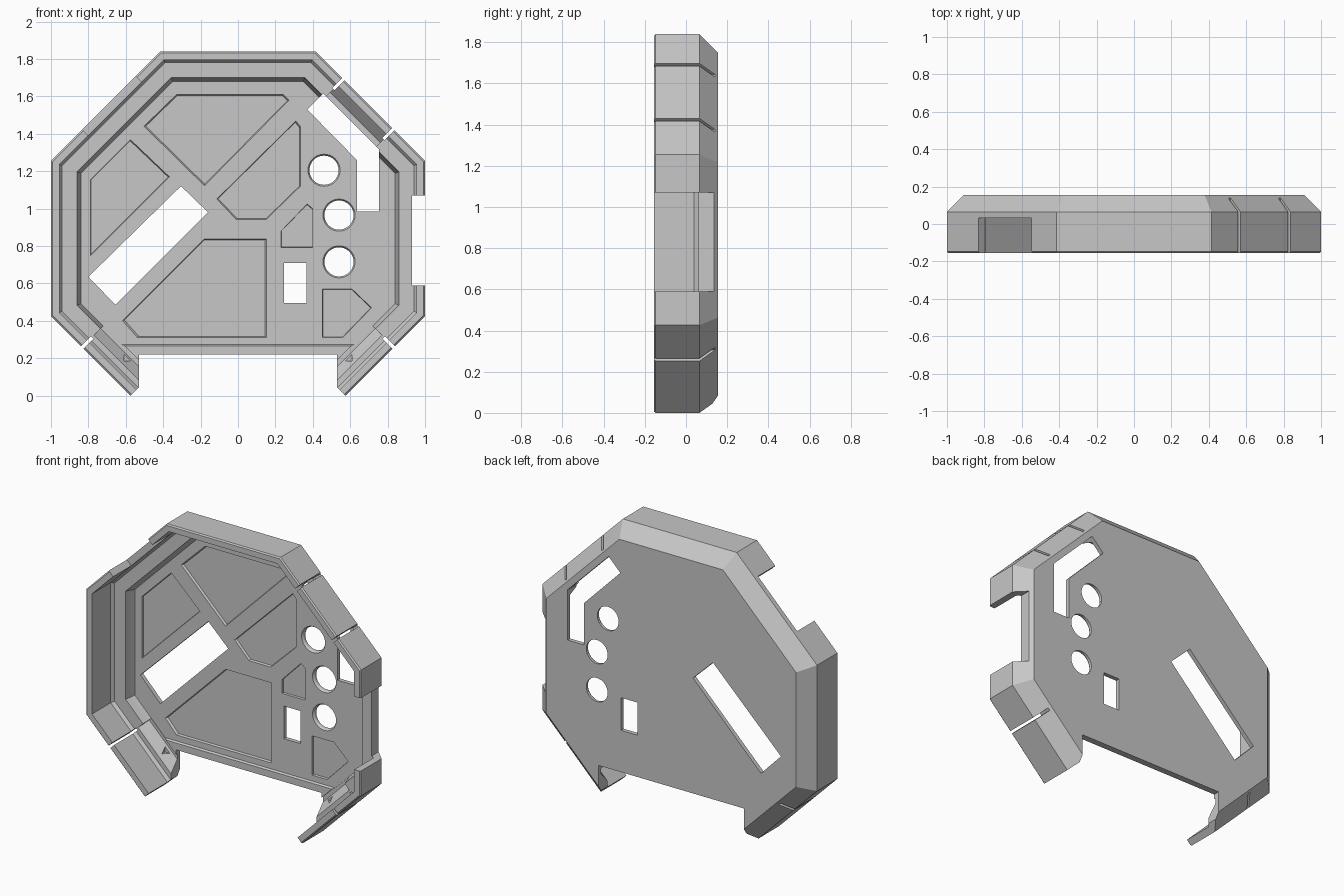
import bpy, bmesh
from math import cos, sin, pi, radians
from mathutils import Vector

cube = bpy.data.objects.get("Cube")
if cube:
    bpy.data.objects.remove(cube, do_unlink=True)

MID = 0.84      # height of the octagon centre
FRONT, BACK, FLOOR = -0.155, 0.155, 0.127


def loft(name, rings, clip=None):
    """Closed solid through a list of equal-length rings."""
    bm = bmesh.new()
    loops = [[bm.verts.new(p) for p in ring] for ring in rings]
    n = len(loops[0])
    for a, b in zip(loops, loops[1:]):
        for i in range(n):
            j = (i + 1) % n
            bm.faces.new((a[i], a[j], b[j], b[i]))
    bm.faces.new(loops[0])
    bm.faces.new(loops[-1])
    if clip:
        geom = bm.verts[:] + bm.edges[:] + bm.faces[:]
        bmesh.ops.bisect_plane(bm, geom=geom, plane_co=clip[0], plane_no=clip[1], clear_outer=True)
        bmesh.ops.holes_fill(bm, edges=[e for e in bm.edges if e.is_boundary])
    bmesh.ops.recalc_face_normals(bm, faces=bm.faces[:])
    mesh = bpy.data.meshes.new(name)
    bm.to_mesh(mesh)
    bm.free()
    obj = bpy.data.objects.new(name, mesh)
    bpy.context.collection.objects.link(obj)
    return obj


def octagon(name, profile, clip=None):
    """Octagonal solid from (inset, y) steps."""
    angles = [pi / 8 + k * pi / 4 for k in range(8)]
    rings = []
    for inset, y in profile:
        r = (1 - inset) / cos(pi / 8)
        rings.append([Vector((r * cos(a), y, MID + r * sin(a))) for a in angles])
    return loft(name, rings, clip)


def prism(name, points, y0, y1, taper=1):
    """Outline in x, z extruded in depth, optionally narrowing."""
    front = [Vector((x, y0, z)) for x, z in points]
    centre = sum(front, Vector()) / len(front)
    depth = Vector((0, y1 - y0, 0))
    return loft(name, [front, [centre + (p - centre) * taper + depth for p in front]])


def block(name, x0, x1, z0, z1, y0, y1):
    return prism(name, [(x0, z0), (x1, z0), (x1, z1), (x0, z1)], y0, y1)


def along_wall(name, angle, s0, s1, profile):
    """(inset, y) section swept along one side of the octagon."""
    a = radians(angle)
    n, t = Vector((cos(a), 0, sin(a))), Vector((-sin(a), 0, cos(a)))
    base = Vector((0, 0, MID))
    return loft(name, [[base + n * (1 - i) + t * s + Vector((0, y, 0)) for i, y in profile]
                       for s in (s0, s1)])


def rect(i0, i1, y0, y1):
    return [(i0, y0), (i1, y0), (i1, y1), (i0, y1)]


# Shell with a bevelled rim and a chamfered back
shell = octagon("shell", [(0.008, FRONT), (0, FRONT + 0.008), (0, 0.065), (0.09, BACK)])


def cut(tool):
    """Subtract the tool, using a more tolerant boolean if it leaves a stray piece."""
    tool.hide_render = True
    bpy.context.view_layer.objects.active = shell
    before = shell.data.copy()
    for overlap, tolerant in ((False, False), (False, True), (True, True)):
        shell.data = before.copy()
        mod = shell.modifiers.new("cut", 'BOOLEAN')
        mod.operation, mod.solver, mod.object = 'DIFFERENCE', 'EXACT', tool
        mod.use_self, mod.use_hole_tolerant = overlap, tolerant
        bpy.ops.object.modifier_apply(modifier=mod.name)
        if all(abs(v.co.y) < BACK + 0.001 for v in shell.data.vertices):
            break
    bpy.data.objects.remove(tool, do_unlink=True)


# Opening at the bottom and square arm tips
cut(block("bottom_opening", -0.53, 0.53, -0.3, 0.22, -0.3, 0.3))
cut(along_wall("left_tip", -45, -0.5, -0.188, rect(-0.2, 0.12, -0.31, 0.31)))
cut(along_wall("right_tip", 225, 0.188, 0.5, rect(-0.2, 0.12, -0.31, 0.31)))

# Upper cavity down to the ledge
cut(octagon("cavity", [(0.045, -0.2), (0.045, 0.04), (0.06, 0.06)]))

# Slits through the wall
for angle, s in ((45, 0.204), (45, -0.174), (-45, 0.177), (225, -0.177)):
    cut(along_wall("slit", angle, s - 0.009, s + 0.009, rect(-0.1, 0.075, -0.3, 0.3)))

# Side notch and the shallower notch in the upper diagonal
cut(along_wall("side_notch", 0, -0.25, 0.23, rect(-0.1, 0.07, -0.3, 0.3)))
cut(along_wall("diagonal_notch", 135, -0.226, 0.177, rect(-0.1, 0.1, -0.3, 0.033)))

# Through holes: diagonal slot, small window, large window
cut(prism("slot", [(-.305, 1.12), (-.16, .98), (-.655, .485), (-.8, .635)], -0.1, 0.3))
cut(block("small_window", 0.245, 0.365, 0.495, 0.71, -0.1, 0.3))
cut(prism("large_window", [(.37, 1.53), (.455, 1.615), (.755, 1.315), (.755, .985),
                           (.635, .985), (.635, 1.26)], -0.1, 0.3))

# Round holes with a flared front edge
for x, z in ((0.46, 1.205), (0.54, 0.965), (0.54, 0.715)):
    rings = []
    for r, y in ((0.088, -0.1), (0.086, FLOOR), (0.078, 0.14), (0.078, 0.3)):
        rings.append([Vector((x + r * cos(k * pi / 16), y, z + r * sin(k * pi / 16)))
                      for k in range(32)])
    cut(loft("round_hole", rings))

# Floor inside the ledge, and the low bottom lip
cut(octagon("floor_cavity", [(0.137, 0.03), (0.14, 0.065), (0.16, FLOOR)],
            (Vector((0, 0.113, 0.265)), Vector((0, 0.5, -1)))))
cut(block("lip_clearance", -0.61, 0.61, 0.185, 0.4, -0.1, 0.113))

# Thin wall sections without the ledge: upper panel and two arms
panel = [(0.045, -0.21), (0.045, 0.06), (0.1, 0.125), (0.165, 0.125), (0.165, -0.21)]
arm = [(0.045, -0.21), (0.045, -0.055), (0.06, -0.035), (0.09, 0.06),
       (0.14, 0.125), (0.165, 0.125), (0.165, -0.21)]
for angle, s0, s1, section in ((45, -0.175, 0.203, panel), (-45, -0.25, 0.178, arm),
                               (225, -0.178, 0.25, arm)):
    cut(along_wall("thin_wall", angle, s0, s1, section))

# Recessed floor panels
panels = [
    [(-.33, 1.61), (.245, 1.61), (.275, 1.58), (-.18, 1.12), (-.505, 1.44)],
    [(-.575, 1.37), (-.365, 1.17), (-.79, .745), (-.79, 1.155)],
    [(.31, 1.47), (.335, 1.44), (.335, 1.12), (.15, .94), (-.01, .94), (-.115, 1.05)],
    [(-.18, .84), (.155, .84), (.155, .31), (-.54, .31), (-.62, .4)],
    [(.37, 1.025), (.4, 1), (.4, .79), (.23, .79), (.23, .88)],
    [(.45, .57), (.61, .57), (.715, .47), (.56, .31), (.45, .31)],
]
for outline in panels:
    cut(prism("panel_recess", outline, FLOOR - 0.003, FLOOR + 0.013, 0.97))

# Plain grey finish
grey = bpy.data.materials.new("plain grey")
grey.use_nodes = True
colour = (0.57, 0.57, 0.57, 1)
grey.diffuse_color = colour
grey.node_tree.nodes["Principled BSDF"].inputs["Base Color"].default_value = colour
shell.data.materials.clear()
shell.data.materials.append(grey)
for face in shell.data.polygons:
    face.material_index = 0

bpy.ops.object.select_all(action='DESELECT')
shell.select_set(True)
bpy.context.view_layer.objects.active = shell
bpy.ops.object.shade_smooth_by_angle(angle=radians(25))
